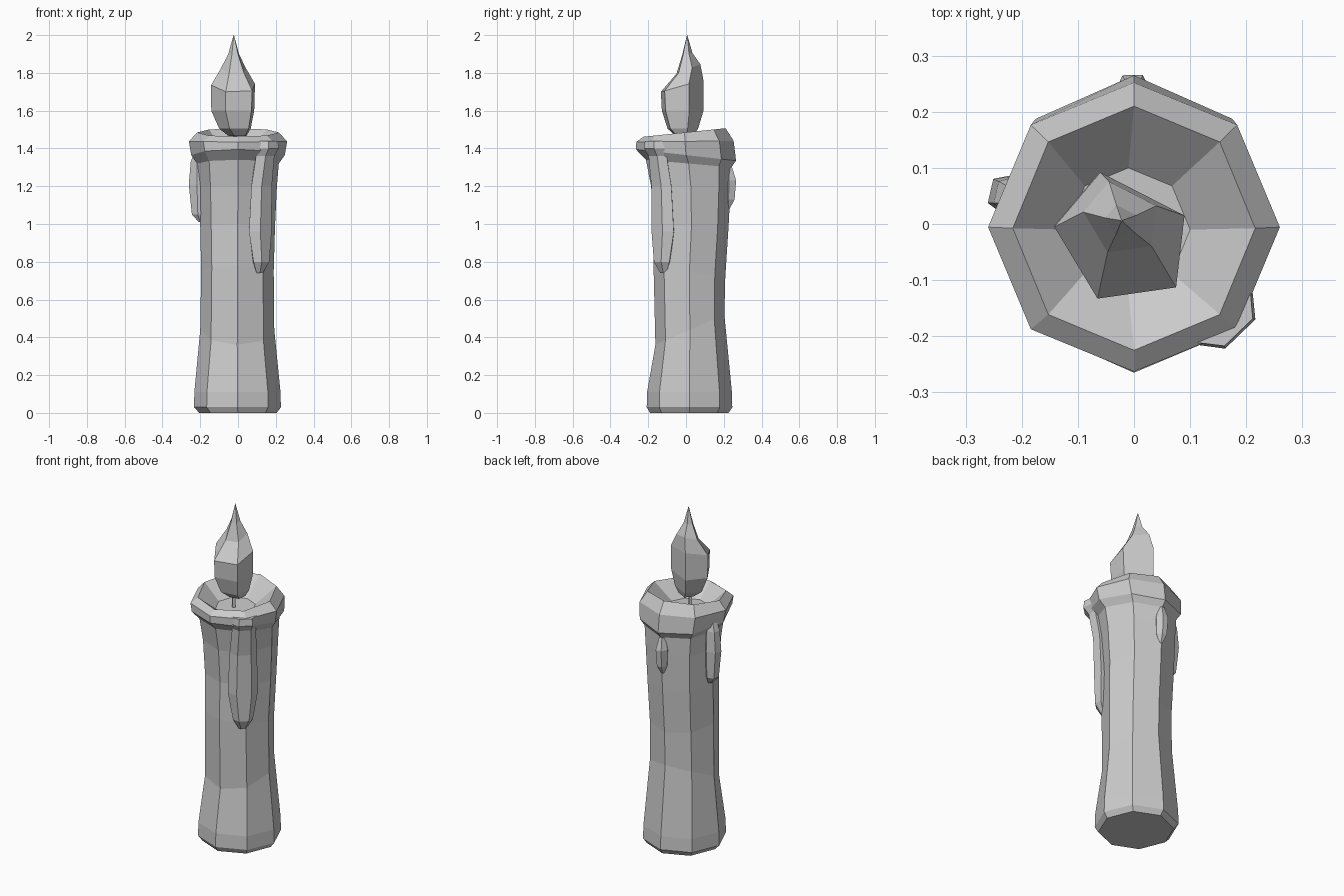
import bpy, bmesh
from math import sin, cos, pi, radians
from mathutils import Vector


def loft(name, rings):
    """Skin a stack of equal-sided rings and close both ends."""
    bm = bmesh.new()
    loops = [[bm.verts.new(p) for p in ring] for ring in rings]
    n = len(loops[0])
    for a, b in zip(loops, loops[1:]):
        for i in range(n):
            j = (i + 1) % n
            bm.faces.new((a[i], a[j], b[j], b[i]))
    bm.faces.new(loops[0][::-1])
    bm.faces.new(loops[-1])
    bmesh.ops.recalc_face_normals(bm, faces=bm.faces)
    mesh = bpy.data.meshes.new(name)
    bm.to_mesh(mesh)
    bm.free()
    obj = bpy.data.objects.new(name, mesh)
    bpy.context.collection.objects.link(obj)
    return obj


def tilted_ring(n, zf, zb, xr, yf, yb, cx=0.0, phase=0.0):
    """Ring from front/back heights, half-width and front/back y."""
    pts = []
    for i in range(n):
        a = phase + 2 * pi * i / n
        t = (1 + sin(a)) / 2
        pts.append((cx + xr * cos(a), yf + (yb - yf) * t, zf + (zb - zf) * t))
    return pts


# Wax body with flared foot, tilted rim and hollow top
body = [
    (0.00, 0.00, 0.205, -0.190, 0.225, 0),
    (0.03, 0.03, 0.230, -0.208, 0.245, -0.003),
    (0.11, 0.11, 0.228, -0.206, 0.243, -0.003),
    (0.36, 0.52, 0.196, -0.162, 0.203, -0.004),
    (0.78, 0.72, 0.192, -0.172, 0.208, -0.003),
    (1.00, 0.98, 0.198, -0.167, 0.225, -0.002),
    (1.20, 1.20, 0.206, -0.185, 0.236, 0),
    (1.34, 1.30, 0.216, -0.212, 0.240, 0),
    (1.395, 1.335, 0.248, -0.265, 0.265, 0),
    (1.435, 1.44, 0.260, -0.263, 0.252, 0),
    (1.462, 1.507, 0.216, -0.225, 0.210, 0),
    (1.39, 1.40, 0.110, -0.120, 0.100, -0.01),
]
loft("wax_body", [tilted_ring(8, *r) for r in body])


# Wax drips: sections are (height, centre radius, half-width, half-depth)
def drip(name, angle, sections):
    out = Vector((cos(angle), sin(angle), 0))
    side = Vector((-sin(angle), cos(angle), 0))
    rings = []
    for z, r, w, d in sections:
        rings.append([out * (r + d * sin(k * pi / 3)) + side * (w * cos(k * pi / 3))
                      + Vector((0, 0, z)) for k in range(6)])
    loft(name, rings)


drip("front_drip", radians(-46), [
    (0.74, 0.165, 0.022, 0.015), (0.80, 0.175, 0.055, 0.040),
    (0.96, 0.170, 0.083, 0.050), (1.20, 0.180, 0.075, 0.045),
    (1.36, 0.205, 0.065, 0.045), (1.40, 0.225, 0.075, 0.055),
    (1.44, 0.225, 0.070, 0.050)])
drip("left_drip", radians(167), [
    (1.01, 0.200, 0.018, 0.012), (1.05, 0.210, 0.036, 0.042),
    (1.21, 0.213, 0.044, 0.057), (1.33, 0.213, 0.040, 0.045),
    (1.40, 0.210, 0.025, 0.020)])
drip("back_drip", radians(90.5), [
    (1.08, 0.222, 0.010, 0.010), (1.13, 0.225, 0.030, 0.037),
    (1.23, 0.228, 0.036, 0.043), (1.30, 0.225, 0.018, 0.022)])

# Wick
loft("wick", [[(-0.015 + 0.011 * cos(k * pi / 2), -0.02 + 0.011 * sin(k * pi / 2), z)
               for k in range(4)] for z in (1.38, 1.50)])

# Five-sided flame, leaning back and pinched towards the tip
widest = [(0.09, 0.015), (-0.06, 0.092), (-0.142, -0.005), (-0.065, -0.133), (0.075, -0.113)]
mid = Vector((-0.02, -0.025))
stages = [  # scale, centre x, centre y, height, backward rise
    (0.40, 0.000, -0.010, 1.465, 0.0),
    (0.72, -0.012, -0.020, 1.505, 0.0),
    (0.98, -0.022, -0.022, 1.60, 0.0),
    (1.00, -0.020, -0.025, 1.73, 0.28),
    (0.56, -0.022, 0.010, 1.82, 0.40),
    (0.24, -0.022, 0.006, 1.90, 0.20),
    (0.01, -0.022, 0.006, 2.00, 0.0)]
rings = []
for s, cx, cy, z, rise in stages:
    ring = []
    for p in widest:
        q = (Vector(p) - mid) * s
        ring.append((cx + q.x, cy + q.y, z + rise * q.y))
    rings.append(ring)
loft("flame", rings)
